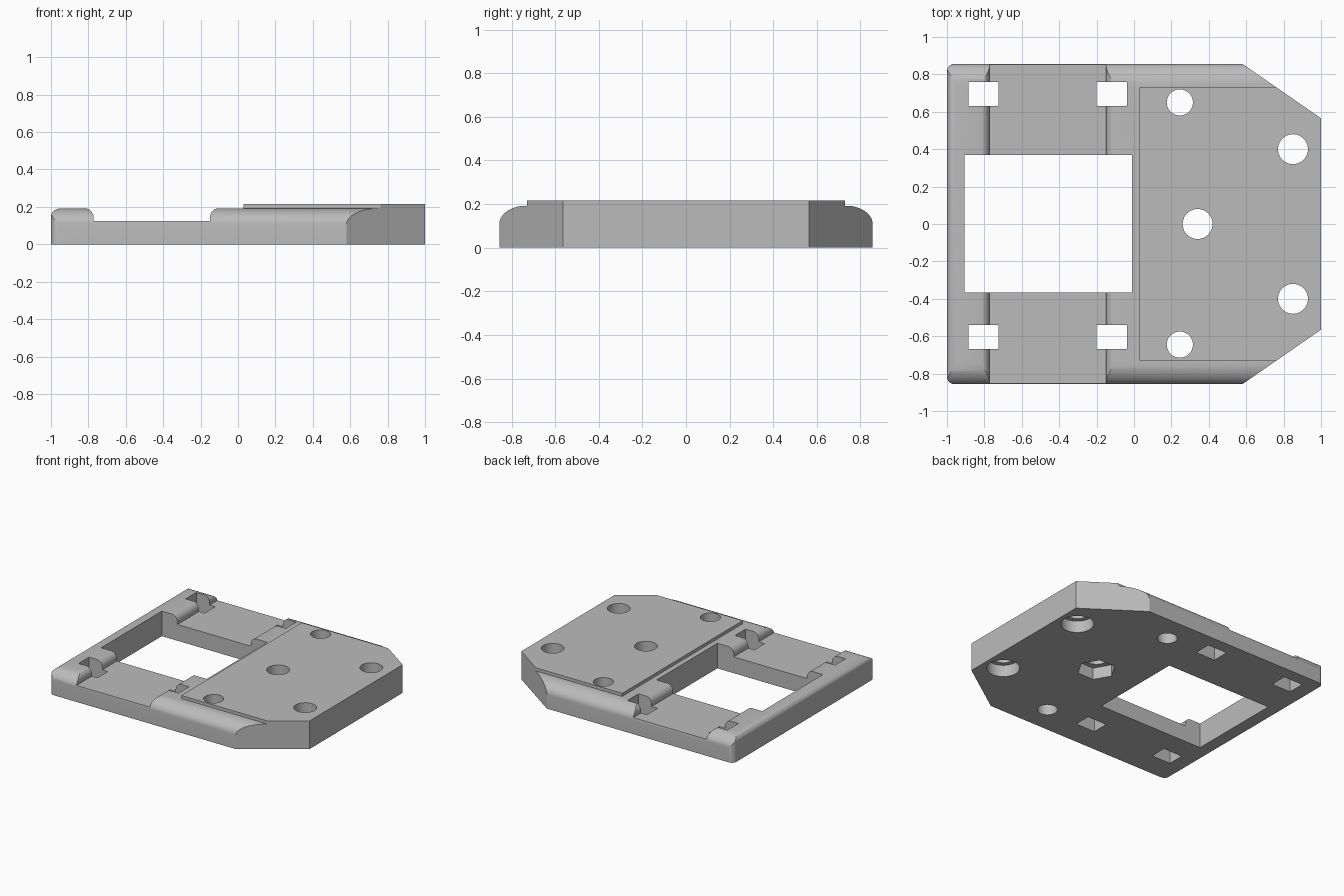
import bpy, bmesh
from math import sin, cos, pi
from mathutils import Vector

cube = bpy.data.objects.get("Cube")
if cube:
    bpy.data.objects.remove(cube, do_unlink=True)

grey = bpy.data.materials.new("light grey plastic")
grey.use_nodes = True
colour = (0.5, 0.5, 0.5, 1)
grey.diffuse_color = colour
grey.node_tree.nodes["Principled BSDF"].inputs["Base Color"].default_value = colour


def prism(name, points, axis, low, high):
    """Extrude a closed 2D outline along x, y or z."""
    place = {"x": lambda p, d: (d, p[0], p[1]),
             "y": lambda p, d: (p[0], d, p[1]),
             "z": lambda p, d: (p[0], p[1], d)}[axis]
    bm = bmesh.new()
    face = bm.faces.new([bm.verts.new(place(p, low)) for p in points])
    ext = bmesh.ops.extrude_face_region(bm, geom=[face])
    shift = Vector(place((0, 0), high - low))
    bmesh.ops.translate(bm, vec=shift, verts=[v for v in ext["geom"] if isinstance(v, bmesh.types.BMVert)])
    bmesh.ops.recalc_face_normals(bm, faces=bm.faces)
    mesh = bpy.data.meshes.new(name)
    bm.to_mesh(mesh)
    bm.free()
    mesh.materials.append(grey)
    obj = bpy.data.objects.new(name, mesh)
    bpy.context.collection.objects.link(obj)
    return obj


def arc(cx, cy, rx, ry, start, end, steps=10):
    return [(cx + rx * cos(start + (end - start) * i / steps),
             cy + ry * sin(start + (end - start) * i / steps)) for i in range(steps + 1)]


def rect(x0, x1, y0, y1):
    return [(x0, y0), (x1, y0), (x1, y1), (x0, y1)]


def ring(x, y, radius, sides=40):
    return arc(x, y, radius, radius, 0, 2 * pi * (sides - 1) / sides, sides - 1)


def combine(target, tool, operation):
    """Apply a boolean and discard the tool."""
    mod = target.modifiers.new(operation, "BOOLEAN")
    mod.operation, mod.object, mod.solver = operation, tool, "EXACT"
    bpy.ops.object.select_all(action="DESELECT")
    bpy.context.view_layer.objects.active = target
    target.select_set(True)
    bpy.ops.object.modifier_apply(modifier=mod.name)
    bpy.data.objects.remove(tool, do_unlink=True)


W, TOP, FLOOR = 0.856, 0.192, 0.125

# Slab with rounded long edges
side = [(-W, 0), (W, 0)] + arc(W - 0.12, 0.107, 0.12, TOP - 0.107, 0, pi / 2, 14) \
    + arc(0.12 - W, 0.107, 0.12, TOP - 0.107, pi / 2, pi, 14)
plate = prism("mounting_plate", side, "x", -1.1, 1.1)

# Cross channel between two rounded bars
channel = [(1.2, -0.1), (1.2, 0.3), (0.1, 0.3), (0.1, TOP + 0.001)] \
    + arc(-0.1, TOP - 0.05, 0.05, 0.051, pi / 2, pi) + [(-0.15, FLOOR), (-0.772, FLOOR)] \
    + arc(-0.822, TOP - 0.05, 0.05, 0.051, 0, pi / 2) \
    + arc(-0.94, 0.15, 0.06, TOP - 0.149, pi / 2, pi) + [(-1, -0.1)]
combine(plate, prism("channel_profile", channel, "y", -1, 1), "INTERSECT")

# Raised pad
combine(plate, prism("raised_pad", rect(0.03, 1.05, -0.73, 0.73), "z", 0.05, 0.216), "UNION")

# Plan outline with cropped right corners and rounded left corners
r = 0.04
outline = [(0.58, -W), (1, -0.565), (1, 0.565), (0.58, W)] \
    + arc(r - 1, W - r, r, r, pi / 2, pi) + arc(r - 1, r - W, r, r, pi, 1.5 * pi)
combine(plate, prism("plan_outline", outline, "z", -0.1, 0.4), "INTERSECT")


def cut(points, low=-0.1, high=0.4):
    combine(plate, prism("cutter", points, "z", low, high), "DIFFERENCE")


# Window and strap slots
cut(rect(-0.905, -0.01, -0.365, 0.37))
for x0, x1 in ((-0.885, -0.725), (-0.2, -0.037)):
    for y0, y1 in ((0.63, 0.76), (-0.667, -0.54)):
        cut(rect(x0, x1, y0, y1))

# Screw holes, with counterbores and a nut pocket underneath
for y in (-0.645, 0.65):
    cut(ring(0.245, y, 0.07))
for y in (-0.4, 0.4):
    cut(ring(0.85, y, 0.08))
    cut(ring(0.85, y, 0.115), -0.1, 0.09)
cut(ring(0.34, 0, 0.08))
cut(ring(0.34, 0, 0.135, 6), -0.1, 0.09)

bpy.context.view_layer.objects.active = plate
plate.select_set(True)
bpy.ops.object.shade_smooth_by_angle(angle=0.5)
